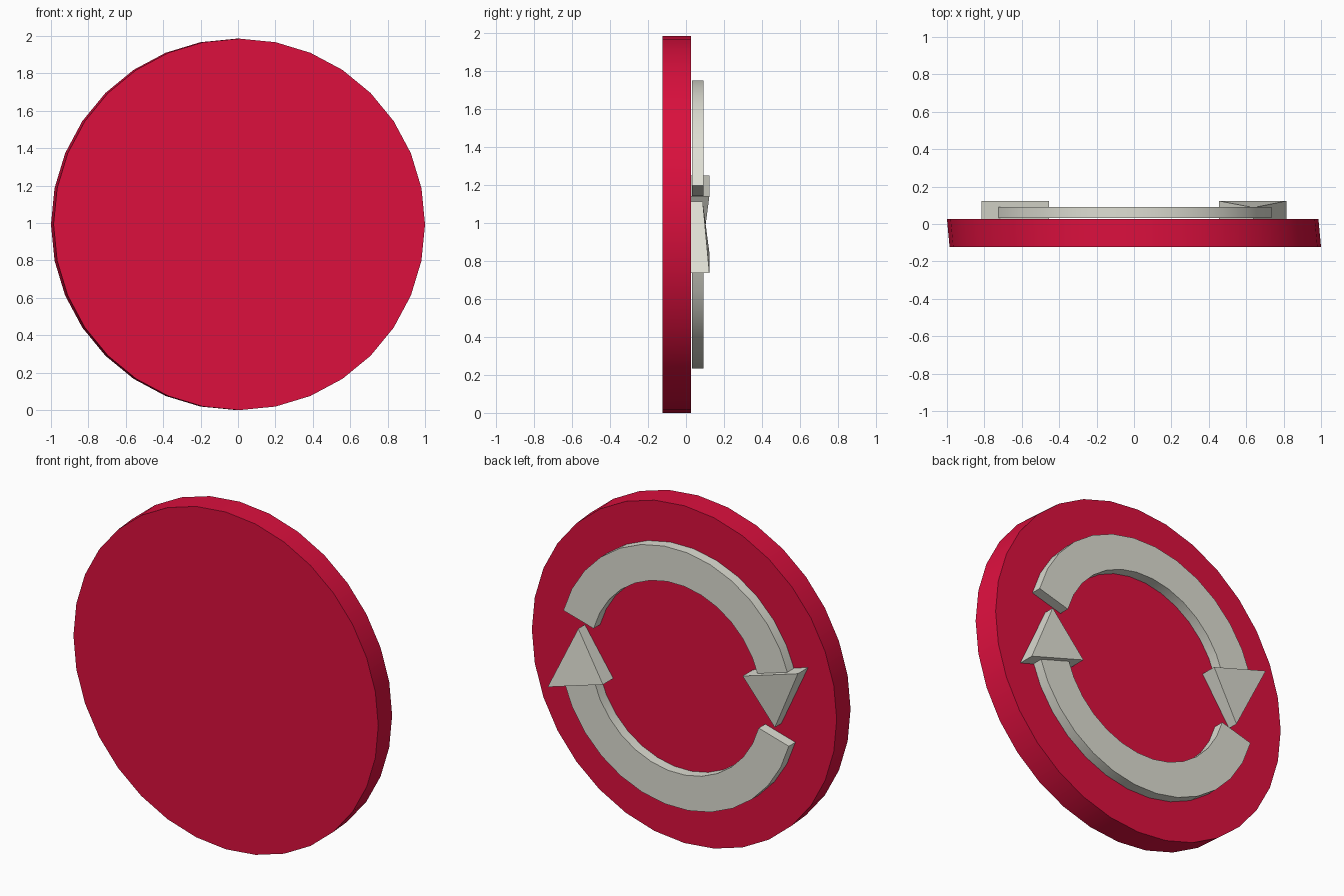
import bpy, bmesh, math

if "Cube" in bpy.data.objects:
    bpy.data.objects.remove(bpy.data.objects["Cube"])

CZ = 0.993          # height of the disc centre
R = 0.993           # disc radius


def material(name, rgb):
    m = bpy.data.materials.new(name)
    m.diffuse_color = (*rgb, 1.0)
    m.use_nodes = True
    m.node_tree.nodes["Principled BSDF"].inputs["Base Color"].default_value = m.diffuse_color
    return m


def loft(name, sections, mat, smooth=False, closed_profile=True):
    """Skin a row of equal-length point loops and cap both ends."""
    bm = bmesh.new()
    rows = [[bm.verts.new(p) for p in s] for s in sections]
    n = len(rows[0])
    for a, b in zip(rows, rows[1:]):
        for i in range(n):
            j = (i + 1) % n
            bm.faces.new((a[i], a[j], b[j], b[i]))
    bm.faces.new(rows[0])
    bm.faces.new(rows[-1])
    bmesh.ops.recalc_face_normals(bm, faces=bm.faces)
    me = bpy.data.meshes.new(name)
    bm.to_mesh(me)
    bm.free()
    me.materials.append(mat)
    ob = bpy.data.objects.new(name, me)
    bpy.context.collection.objects.link(ob)
    if smooth:
        bpy.ops.object.select_all(action='DESELECT')
        ob.select_set(True)
        bpy.context.view_layer.objects.active = ob
        bpy.ops.object.shade_smooth_by_angle(angle=math.radians(30))
    return ob


red = material("crimson red", (0.716, 0.005, 0.048))
grey = material("warm light grey", (0.73, 0.73, 0.65))


# Disc: 32 sides, back face shifted slightly sideways from the front face
def circle(cx, y):
    return [(cx + R * math.sin(math.tau * i / 32), y,
             CZ + R * math.cos(math.tau * i / 32)) for i in range(32)]


loft("disc", [circle(0.007, -0.123), circle(-0.007, 0.026)], red, True)

# Two curved arrows, the second turned half a turn (s = -1)
for label, s in (("upper", 1), ("lower", -1)):
    # Curved band
    sections = []
    steps = 13
    for k in range(steps + 1):
        t = math.radians(15.5 + (164 - 15.5) * k / steps)
        c, d = s * math.cos(t), s * math.sin(t)
        sections.append([(r * c, y, CZ + r * d) for r, y in
                         ((0.558, 0.031), (0.762, 0.031),
                          (0.762, 0.092), (0.558, 0.092))])
    loft(label + "_arrow_band", sections, grey, True)

    # Wedge head: thick at its base, thinner at the tip
    outline = ((-0.815, 0.257, 0.123), (-0.455, 0.147, 0.123),
               (-0.64, -0.12, 0.088))
    bottom = [(s * x, 0.027, CZ + s * z) for x, z, y in outline]
    top = [(s * x, y, CZ + s * z) for x, z, y in outline]
    loft(label + "_arrow_head", [bottom, top], grey)
